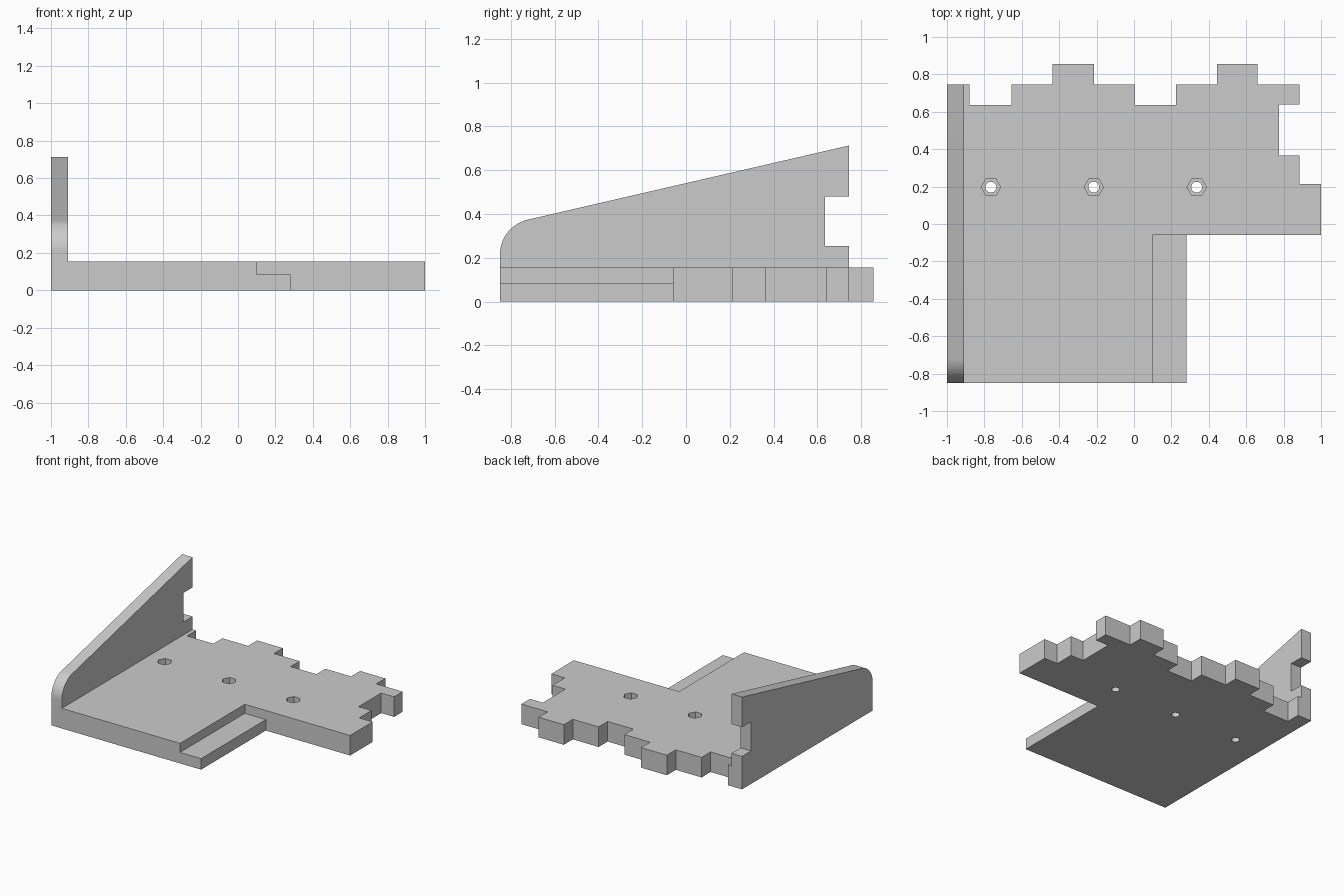
import bpy, bmesh, math
from mathutils import Vector

default = bpy.data.objects.get("Cube")
if default:
    bpy.data.objects.remove(default, do_unlink=True)

gray = bpy.data.materials.new("plain_gray")
gray.use_nodes = True
color = (0.6, 0.6, 0.6, 1)
gray.diffuse_color = color
gray.node_tree.nodes["Principled BSDF"].inputs["Base Color"].default_value = color

BASE_TOP, LEDGE_TOP, WALL_IN = 0.155, 0.085, -0.91


def prism(name, points, direction):
    """Extrude a flat outline along a direction into a closed solid."""
    bm = bmesh.new()
    face = bm.faces.new([bm.verts.new(p) for p in points])
    new = bmesh.ops.extrude_face_region(bm, geom=[face])["geom"]
    verts = [g for g in new if isinstance(g, bmesh.types.BMVert)]
    bmesh.ops.translate(bm, verts=verts, vec=direction)
    bmesh.ops.recalc_face_normals(bm, faces=bm.faces)
    mesh = bpy.data.meshes.new(name)
    bm.to_mesh(mesh)
    bm.free()
    mesh.materials.append(gray)
    obj = bpy.data.objects.new(name, mesh)
    bpy.context.collection.objects.link(obj)
    return obj


def ring(x, y, z, radius, sides):
    angles = [math.tau * i / sides for i in range(sides)]
    return [(x + radius * math.cos(a), y + radius * math.sin(a), z) for a in angles]


def combine(target, tool, operation):
    """Apply a boolean and drop the tool object."""
    mod = target.modifiers.new(operation.lower(), "BOOLEAN")
    mod.operation, mod.object, mod.solver = operation, tool, "EXACT"
    bpy.ops.object.select_all(action="DESELECT")
    bpy.context.view_layer.objects.active = target
    target.select_set(True)
    bpy.ops.object.modifier_apply(modifier=mod.name)
    bpy.data.objects.remove(tool, do_unlink=True)


# Base plate with finger joints on the back and left edges
outline = [
    (-1, -0.85), (0.28, -0.85), (0.28, -0.06), (1, -0.06), (1, 0.215),
    (0.885, 0.215), (0.885, 0.365), (0.775, 0.365), (0.775, 0.64),
    (0.885, 0.64), (0.885, 0.745), (0.66, 0.745), (0.66, 0.855),
    (0.445, 0.855), (0.445, 0.745), (0.225, 0.745), (0.225, 0.635),
    (0.005, 0.635), (0.005, 0.745), (-0.215, 0.745), (-0.215, 0.855),
    (-0.435, 0.855), (-0.435, 0.745), (-0.655, 0.745), (-0.655, 0.635),
    (-0.88, 0.635), (-0.88, 0.745), (-1, 0.745),
]
plate = prism("bracket_plate", [(x, y, 0) for x, y in outline], (0, 0, BASE_TOP))

# Lowered ledge beside the front section
step = [(0.1, -1), (0.4, -1), (0.4, -0.06), (0.1, -0.06)]
combine(plate, prism("ledge_cutter", [(x, y, LEDGE_TOP) for x, y in step], (0, 0, 0.2)),
        "DIFFERENCE")

# Sloped side wall with a rounded front corner and a notch at the back
slope = math.atan2(0.335, 1.46)
radius = 0.165
corner_z = 0.345 - radius * math.tan((math.pi / 2 - slope) / 2)
center = Vector((-0.85 + radius, corner_z))
steps = 16
profile = [(-0.85, 0), (0.745, 0), (0.745, 0.255), (0.635, 0.255),
           (0.635, 0.48), (0.745, 0.48), (0.745, 0.713)]
for i in range(steps + 1):
    a = math.pi / 2 + slope + (math.pi / 2 - slope) * i / steps
    profile.append(center + radius * Vector((math.cos(a), math.sin(a))))
wall = prism("side_wall", [(-1, y, z) for y, z in profile], (WALL_IN + 1, 0, 0))
combine(plate, wall, "UNION")

# Screw holes with hexagonal nut pockets
for x in (-0.765, -0.215, 0.335):
    combine(plate, prism("nut_cutter", ring(x, 0.197, 0.085, 0.052, 6), (0, 0, 0.2)),
            "DIFFERENCE")
    combine(plate, prism("screw_cutter", ring(x, 0.197, -0.1, 0.029, 32), (0, 0, 0.4)),
            "DIFFERENCE")

# Merge coplanar faces and smooth only the curved parts
bm = bmesh.new()
bm.from_mesh(plate.data)
bmesh.ops.remove_doubles(bm, verts=bm.verts, dist=0.0001)
bmesh.ops.dissolve_limit(bm, angle_limit=math.radians(0.5), verts=bm.verts, edges=bm.edges)
bm.to_mesh(plate.data)
bm.free()
plate.select_set(True)
bpy.context.view_layer.objects.active = plate
bpy.ops.object.shade_smooth_by_angle(angle=math.radians(30))
